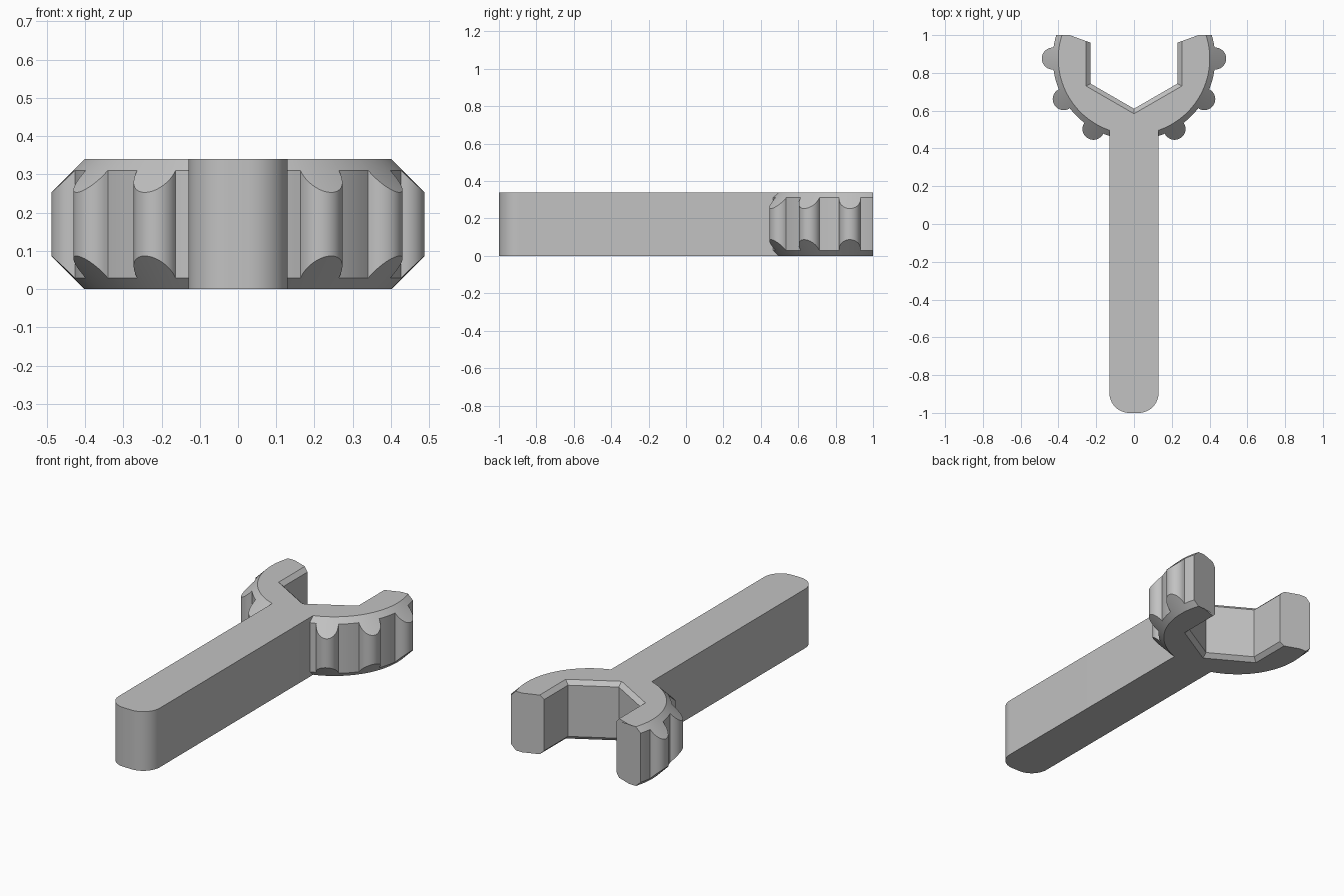
import bpy, bmesh
from math import radians, degrees, sin, cos, acos, atan2, hypot, pi

cube = bpy.data.objects.get("Cube")
if cube:
    bpy.data.objects.remove(cube, do_unlink=True)

HEIGHT = 0.34
HEAD_Y = 0.876        # centre of the jaw
DISK_R = 0.43         # outer radius of the head
RIM_R = 0.401         # radius where the 45 degree bevel starts
KNOB_R = 0.058        # grip ridges around the head
HEX_R = 0.23          # half width of the jaw opening
BEVEL = 0.023         # bevel on the jaw edges

steel = bpy.data.materials.new("plain_grey")
steel.use_nodes = True
grey = (0.54, 0.54, 0.54, 1)
steel.diffuse_color = grey
steel.node_tree.nodes["Principled BSDF"].inputs["Base Color"].default_value = grey


def finish(bm, name):
    """Turn a bmesh into a named, shaded object."""
    bmesh.ops.recalc_face_normals(bm, faces=bm.faces[:])
    mesh = bpy.data.meshes.new(name)
    bm.to_mesh(mesh)
    bm.free()
    obj = bpy.data.objects.new(name, mesh)
    bpy.context.collection.objects.link(obj)
    mesh.materials.append(steel)
    bpy.ops.object.select_all(action='DESELECT')
    obj.select_set(True)
    bpy.context.view_layer.objects.active = obj
    bpy.ops.object.shade_smooth_by_angle(angle=radians(30))
    return obj


def head_outline():
    """Polar outline (angle, radius): a disk with round ridges."""
    reach = acos(-KNOB_R / (2 * DISK_R))
    steps = 18
    points = []
    for knob in (-180, -150, -120, -60, -30, 0):
        mid = radians(knob)
        for i in range(steps + 1):
            phi = reach * (2 * i / steps - 1)
            x, y = DISK_R + KNOB_R * cos(phi), KNOB_R * sin(phi)
            points.append((mid + atan2(y, x), hypot(x, y)))
    # plain disk between and beyond the ridges
    for deg in range(-210, 31, 2):
        if deg in range(-110, -69) or abs((deg + 15) % 30 - 15) > 8:
            points.append((radians(deg), DISK_R))
    return sorted(points)


def hex_radius(angle, apothem):
    deg = degrees(angle)
    return apothem / cos(radians(deg - 60 * round(deg / 60)))


# Head: a bevelled cross-section swept around the jaw, cut flat at the tips
bm = bmesh.new()
rings = []
for angle, r in head_outline():
    inner = hex_radius(angle, HEX_R)
    lip = hex_radius(angle, HEX_R + BEVEL)
    rise = r - RIM_R
    section = [(lip, 0), (RIM_R, 0), (r, rise), (r, HEIGHT - rise),
               (RIM_R, HEIGHT), (lip, HEIGHT), (inner, HEIGHT - BEVEL), (inner, BEVEL)]
    rings.append([bm.verts.new((d * cos(angle), HEAD_Y + d * sin(angle), z))
                  for d, z in section])
for a, b in zip(rings, rings[1:]):
    for i in range(len(a)):
        j = (i + 1) % len(a)
        bm.faces.new((a[i], a[j], b[j], b[i]))
bmesh.ops.bisect_plane(bm, geom=bm.verts[:] + bm.edges[:] + bm.faces[:],
                       plane_co=(0, 1, 0), plane_no=(0, 1, 0), clear_outer=True)
bmesh.ops.holes_fill(bm, edges=[e for e in bm.edges if e.is_boundary], sides=0)
finish(bm, "wrench_head")

# Handle: a straight bar with a rounded end
HALF_W, CORNER, STEPS = 0.13, 0.105, 12
outline = [(HALF_W, 0.5), (-HALF_W, 0.5)]
for side, start in ((-1, pi), (1, 1.5 * pi)):
    for i in range(STEPS + 1):
        t = start + i / STEPS * pi / 2
        outline.append((side * (HALF_W - CORNER) + CORNER * cos(t),
                        -1 + CORNER + CORNER * sin(t)))
bm = bmesh.new()
base = bm.faces.new([bm.verts.new((x, y, 0)) for x, y in outline])
top = bmesh.ops.extrude_face_region(bm, geom=[base], use_keep_orig=True)["geom"]
bmesh.ops.translate(bm, vec=(0, 0, HEIGHT),
                    verts=[v for v in top if isinstance(v, bmesh.types.BMVert)])
finish(bm, "handle")
